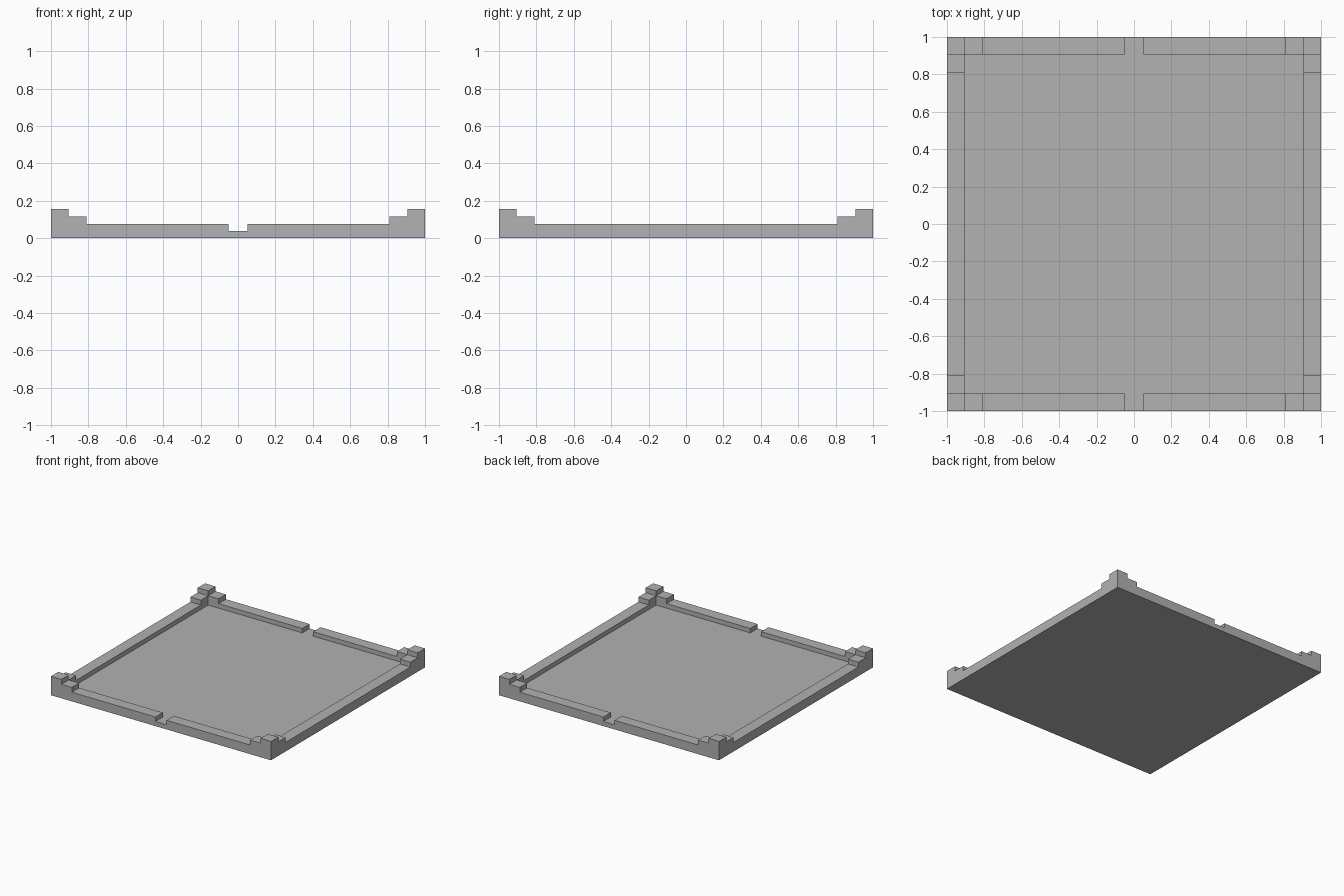
import bpy
import bmesh
from mathutils import Vector

cube = bpy.data.objects.get("Cube")
if cube:
    bpy.data.objects.remove(cube, do_unlink=True)

# Main dimensions
HALF = 1.0
INNER = 0.905      # inner face of the rim
STEP = 0.81        # end of the corner steps
GAP = 0.05         # half width of the notch
FLOOR, RIM, LOW, POST = 0.038, 0.075, 0.115, 0.155

grey = bpy.data.materials.new("plain grey")
grey.use_nodes = True
colour = (0.445, 0.445, 0.445, 1)
grey.diffuse_color = colour
grey.node_tree.nodes["Principled BSDF"].inputs["Base Color"].default_value = colour


def extrude_profile(name, points, origin, along, depth):
    """Fill an (along, z) outline and extrude it by the depth vector."""
    bm = bmesh.new()
    verts = [bm.verts.new(Vector(origin) + Vector(along) * u + Vector((0, 0, z)))
             for u, z in points]
    face = bm.faces.new(verts)
    out = bmesh.ops.extrude_face_region(bm, geom=[face])
    moved = [g for g in out["geom"] if isinstance(g, bmesh.types.BMVert)]
    bmesh.ops.translate(bm, verts=moved, vec=depth)
    bmesh.ops.recalc_face_normals(bm, faces=bm.faces)
    mesh = bpy.data.meshes.new(name)
    bm.to_mesh(mesh)
    bm.free()
    mesh.materials.append(grey)
    obj = bpy.data.objects.new(name, mesh)
    bpy.context.collection.objects.link(obj)
    return obj


def symmetric(half):
    """Complete a right-hand outline with its mirror image."""
    return half + [(-u, z) for u, z in reversed(half)]


# Recessed floor panel
extrude_profile("floor_panel", symmetric([(INNER, 0), (INNER, FLOOR)]),
                (0, -INNER, 0), (1, 0, 0), (0, 2 * INNER, 0))

# Side rims with the corner posts and their steps
side = symmetric([(HALF, 0), (HALF, POST), (INNER, POST), (INNER, LOW),
                  (STEP, LOW), (STEP, RIM)])
for name, s in (("left_rim", 1), ("right_rim", -1)):
    extrude_profile(name, side, (s * INNER, 0, 0), (0, 1, 0),
                    (s * (HALF - INNER), 0, 0))

# Front and back rims with a step at each end and a central notch
end = symmetric([(INNER, 0), (INNER, LOW), (STEP, LOW), (STEP, RIM),
                 (GAP, RIM), (GAP, FLOOR)])
for name, s in (("back_rim", 1), ("front_rim", -1)):
    extrude_profile(name, end, (0, s * INNER, 0), (1, 0, 0),
                    (0, s * (HALF - INNER), 0))
